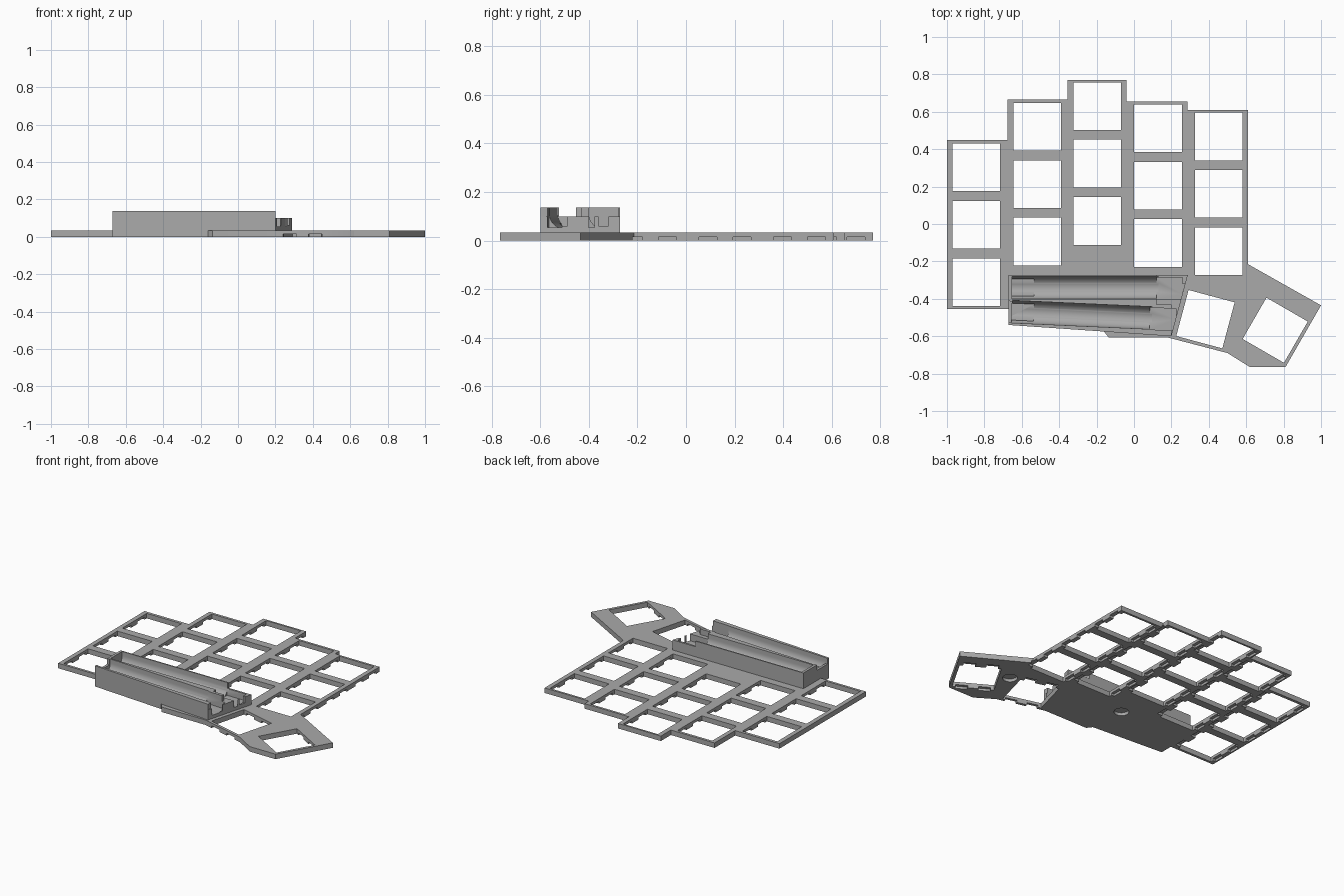
import bpy, bmesh, math
from mathutils import Matrix, Vector

cube = bpy.data.objects.get("Cube")
if cube:
    bpy.data.objects.remove(cube, do_unlink=True)

grey = bpy.data.materials.new("plain grey")
grey.use_nodes = True
COLOUR = (0.4, 0.4, 0.4, 1)
grey.diffuse_color = COLOUR
grey.node_tree.nodes["Principled BSDF"].inputs["Base Color"].default_value = COLOUR

THICK, TOP, KEY, PITCH = 0.033, 0.137, 0.255, 0.307


def make(name, bm):
    bmesh.ops.recalc_face_normals(bm, faces=bm.faces)
    mesh = bpy.data.meshes.new(name)
    bm.to_mesh(mesh)
    bm.free()
    mesh.materials.append(grey)
    ob = bpy.data.objects.new(name, mesh)
    bpy.context.collection.objects.link(ob)
    return ob


def prism(name, outline, z0, z1):
    bm = bmesh.new()
    face = bm.faces.new([bm.verts.new((x, y, z0)) for x, y in outline])
    new = bmesh.ops.extrude_face_region(bm, geom=[face])["geom"]
    verts = [v for v in new if isinstance(v, bmesh.types.BMVert)]
    bmesh.ops.translate(bm, vec=(0, 0, z1 - z0), verts=verts)
    return make(name, bm)


def add_box(bm, x0, x1, y0, y1, z0, z1, frame=Matrix()):
    mid = Vector((x0 + x1, y0 + y1, z0 + z1)) / 2
    size = Matrix.Diagonal((x1 - x0, y1 - y0, z1 - z0, 1))
    bmesh.ops.create_cube(bm, size=1, matrix=frame @ Matrix.Translation(mid) @ size)


def cut(target, bm):
    cutter = make("cutter", bm)
    cutter.hide_render = True
    mod = target.modifiers.new("cut", 'BOOLEAN')
    mod.operation, mod.solver, mod.object = 'DIFFERENCE', 'EXACT', cutter
    bpy.context.view_layer.objects.active = target
    bpy.ops.object.modifier_apply(modifier=mod.name)
    bpy.data.objects.remove(cutter, do_unlink=True)


def turned(x, y, degrees):
    return Matrix.Translation((x, y, 0)) @ Matrix.Rotation(math.radians(degrees), 4, 'Z')


# Key plate with its stepped outline
plate = prism("key_plate", [
    (-1, 0.45), (-0.675, 0.45), (-0.675, 0.665), (-0.355, 0.665), (-0.355, 0.77),
    (-0.04, 0.77), (-0.04, 0.655), (0.285, 0.655), (0.285, 0.61), (0.61, 0.61),
    (0.61, -0.215), (1, -0.435), (0.81, -0.765), (0.62, -0.765), (0.5, -0.69),
    (0.185, -0.608), (-0.135, -0.608), (-0.16, -0.575), (-0.67, -0.54),
    (-0.67, -0.455), (-1, -0.455)], 0, THICK)

# Frames of the key openings: five columns of three, then two thumb keys
keys = []
for x, y in [(-0.843, 0.303), (-0.518, 0.52), (-0.197, 0.63), (0.128, 0.512), (0.453, 0.468)]:
    keys += [turned(x, y - PITCH * row, 0) for row in range(3)]
thumbs = [turned(0.382, -0.509, -15), turned(0.755, -0.568, -30)]

holes = bmesh.new()
for frame in keys + thumbs:
    add_box(holes, -KEY / 2, KEY / 2, -KEY / 2, KEY / 2, -0.1, 0.1, frame)
cut(plate, holes)

# Clip notches under two sides of every opening
notches = bmesh.new()
quarter = Matrix.Rotation(math.radians(90), 4, 'Z')
for frame in keys + [t @ quarter for t in thumbs]:
    for y in (-0.07, 0.07):
        add_box(notches, KEY / 2 - 0.01, KEY / 2 + 0.037, y - 0.037, y + 0.037, -0.1, 0.015, frame)
        add_box(notches, -KEY / 2 - 0.02, 0.01 - KEY / 2, y - 0.037, y + 0.037, -0.1, 0.015, frame)
cut(plate, notches)

# Round recesses in the underside
recesses = bmesh.new()
for x, y in [(0.6, -0.444), (-0.174, -0.325)]:
    bmesh.ops.create_cone(recesses, cap_ends=True, segments=32, radius1=0.045, radius2=0.045,
                          depth=0.04, matrix=Matrix.Translation((x, y, 0)))
cut(plate, recesses)

# Twin battery cradle
cradle = prism("battery_cradle", [
    (-0.67, -0.272), (0.288, -0.272), (0.2, -0.6), (-0.16, -0.575), (-0.67, -0.54)], THICK, TOP)

# Each channel: frame at its left end, cap height, start of the contact pocket, its end
channels = [(turned(-0.665, -0.34, 0), TOP, 0.785, 0.925),
            (turned(-0.665, -0.468, -2.6), 0.1, 0.75, 0.89)]
for frame, cap, pocket, end in channels:
    # Round trough, flared upwards to the open top
    trough = bmesh.new()
    R, CZ = 0.06, 0.11
    arc = [(R * math.cos(a), CZ + R * math.sin(a))
           for a in (math.pi + math.pi * i / 20 for i in range(21))]
    ring = [(-R, 0.3)] + arc + [(R, 0.3)]
    face = trough.faces.new([trough.verts.new(frame @ Vector((0.012, y, z))) for y, z in ring])
    new = bmesh.ops.extrude_face_region(trough, geom=[face])["geom"]
    shift = frame.to_3x3() @ Vector((pocket, 0, 0))
    bmesh.ops.translate(trough, vec=shift,
                        verts=[v for v in new if isinstance(v, bmesh.types.BMVert)])
    cut(cradle, trough)
    # Square contact pocket and wire slot in the end wall
    box = bmesh.new()
    add_box(box, pocket, end, -0.062, 0.055, 0.055, 0.3, frame)
    cut(cradle, box)
    slot = bmesh.new()
    add_box(slot, end - 0.01, end + 0.1, -0.02, 0.02, 0.06, 0.3, frame)
    cut(cradle, slot)
    # Flat contact seat at the left end
    seat = bmesh.new()
    add_box(seat, 0.012, 0.13, -0.045, 0.045, 0.055, 0.3, frame)
    cut(cradle, seat)
    # Lowered left cap
    if cap < TOP:
        low = bmesh.new()
        add_box(low, -0.1, 0.05, -0.055, 0.055, cap, 0.3, frame)
        cut(cradle, low)

# Lowered contact end on the right
for x0, y0, y1 in [(0.12, -0.43, -0.2), (0.2, -0.7, -0.42)]:
    low = bmesh.new()
    add_box(low, x0, 0.5, y0, y1, 0.1, 0.3)
    cut(cradle, low)

# Smooth troughs, crisp edges
bpy.ops.object.select_all(action='DESELECT')
for ob in (plate, cradle):
    ob.select_set(True)
bpy.context.view_layer.objects.active = cradle
bpy.ops.object.shade_smooth_by_angle(angle=math.radians(25))
